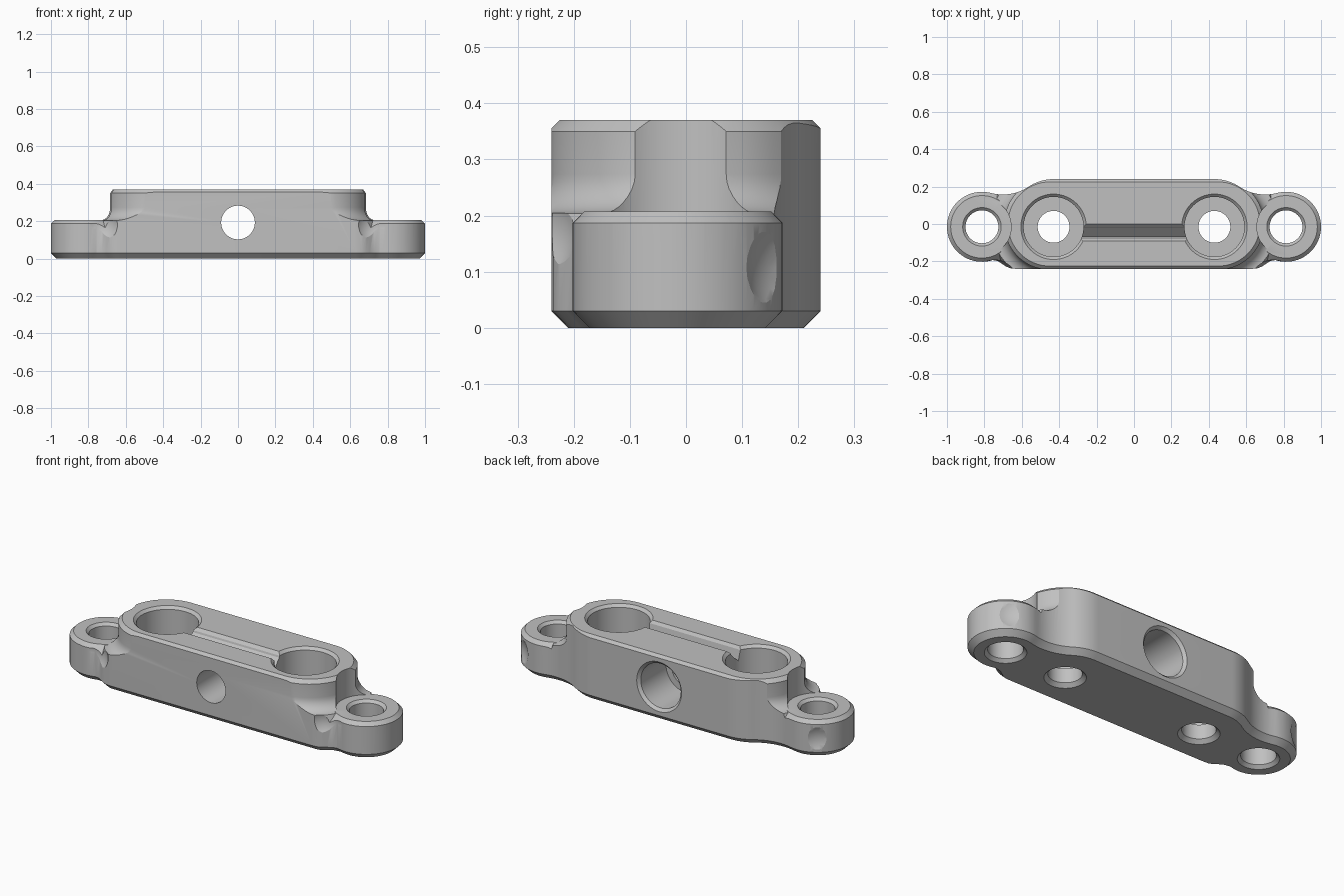
import bpy, bmesh
from math import sin, cos, pi, radians, atan2, hypot
from mathutils import Vector

cube = bpy.data.objects.get("Cube")
if cube:
    bpy.data.objects.remove(cube, do_unlink=True)

metal = bpy.data.materials.new("plain_gray")
metal.use_nodes = True
GRAY = (0.53, 0.53, 0.53, 1)
metal.diffuse_color = GRAY
metal.node_tree.nodes["Principled BSDF"].inputs["Base Color"].default_value = GRAY

EAR_X, BORE_X, HOLE_Y, EAR_R = 0.813, 0.43, -0.015, 0.187
HALF, TOP, EAR_TOP, CROSS_Z = 0.24, 0.37, 0.207, 0.193


def loft(name, rings):
    """Skin a closed solid through rings with equal point counts."""
    bm = bmesh.new()
    loops = [[bm.verts.new(p) for p in ring] for ring in rings]
    n = len(loops[0])
    for a, b in zip(loops, loops[1:]):
        for i in range(n):
            j = (i + 1) % n
            bm.faces.new((a[i], a[j], b[j], b[i]))
    bm.faces.new(loops[0][::-1])
    bm.faces.new(loops[-1])
    bmesh.ops.recalc_face_normals(bm, faces=bm.faces[:])
    mesh = bpy.data.meshes.new(name)
    bm.to_mesh(mesh)
    bm.free()
    ob = bpy.data.objects.new(name, mesh)
    bpy.context.collection.objects.link(ob)
    mesh.materials.append(metal)
    return ob


def turned(name, x, y, profile, n=64):
    """Vertical turned solid from (radius, z) pairs."""
    return loft(name, [[(x + r * cos(2 * pi * i / n), y + r * sin(2 * pi * i / n), z)
                        for i in range(n)] for r, z in profile])


def turned_y(name, profile, n=64):
    """Turned solid along y, from (radius, y) pairs, at the cross hole."""
    return loft(name, [[(r * cos(2 * pi * i / n), y, CROSS_Z + r * sin(2 * pi * i / n))
                        for i in range(n)] for r, y in profile])


def ball(name, x, y, z, r, n=24):
    angles = [pi * (i + 0.2) / (n + 0.4) for i in range(n + 1)]
    return turned(name, x, y, [(r * sin(t), z - r * cos(t)) for t in angles], 48)


def boolean(target, tool, operation):
    mod = target.modifiers.new(operation.lower(), 'BOOLEAN')
    mod.operation, mod.solver, mod.object = operation, 'EXACT', tool
    bpy.ops.object.select_all(action='DESELECT')
    bpy.context.view_layer.objects.active = target
    target.select_set(True)
    bpy.ops.object.modifier_apply(modifier=mod.name)
    bpy.data.objects.remove(tool, do_unlink=True)


def arc(cx, cy, r, a0, a1, n):
    return [Vector((cx + r * cos(a0 + (a1 - a0) * i / n),
                    cy + r * sin(a0 + (a1 - a0) * i / n))) for i in range(n + 1)]


# Half outline from back to front: corner, concave neck, ear, front shoulder
neck_r = 0.25
dx, dy = EAR_X - BORE_X, HOLE_Y
d = hypot(dx, dy)
a = ((HALF + neck_r) ** 2 - (EAR_R + neck_r) ** 2 + d * d) / (2 * d)
h = ((HALF + neck_r) ** 2 - a * a) ** 0.5
nx, ny = BORE_X + (a * dx - h * dy) / d, (a * dy + h * dx) / d
t1 = atan2(ny, nx - BORE_X)
t2 = atan2(ny - HOLE_Y, nx - EAR_X)
half = arc(BORE_X, 0, HALF, pi / 2, t1, 12)
half += arc(nx, ny, neck_r, t1 - pi, t2 - pi, 12)[1:]
half += arc(EAR_X, HOLE_Y, EAR_R, t2, radians(-108), 40)[1:]
half += [Vector(p) for p in ((0.728, -0.198), (0.705, -0.213), (0.685, -0.227),
                             (0.66, -0.237), (0.63, -HALF))]
outline = half + [Vector((-p.x, p.y)) for p in reversed(half)]


def inset(points, amount):
    out = []
    for i, p in enumerate(points):
        t = (points[(i + 1) % len(points)] - points[i - 1]).normalized()
        out.append(p + Vector((t.y, -t.x)) * amount)
    return out


body = loft("bracket_body", [[(p.x, p.y, z) for p in inset(outline, k)]
                             for k, z in ((0.03, 0), (0, 0.03), (0, 0.5))])


# Envelope: raised rounded block with a flared foot, plus sloping ear covers
def stadium(r, z):
    pts = arc(0.449, 0, r, -pi / 2, pi / 2, 32) + arc(-0.449, 0, r, pi / 2, 3 * pi / 2, 32)
    return [(p.x, p.y, z) for p in pts]


fillet = [(0.315 - 0.07 * sin(t * pi / 16), 0.274 - 0.07 * cos(t * pi / 16))
          for t in range(9)]
envelope = loft("envelope", [stadium(r, z) for r, z in
                             [(0.42, -0.02), (0.35, 0.1)] + fillet
                             + [(0.245, 0.35), (0.225, TOP)]])
for s in (1, -1):
    # Round clearance in the end of the block, then the ear top inside it
    boolean(envelope, turned("ear_clearance", s * EAR_X, HOLE_Y,
                             [(0.156, 0.15), (0.156, 0.45)], 96), 'DIFFERENCE')
    boolean(envelope, turned("ear_cover", s * EAR_X, HOLE_Y,
                             [(0.384, -0.01), (0.167, EAR_TOP)], 96), 'UNION')
boolean(body, envelope, 'INTERSECT')

for s in (1, -1):
    # Ear hole with chamfered rims
    boolean(body, turned("ear_hole", s * EAR_X, HOLE_Y,
                         [(0.115, -0.01), (0.088, 0.017), (0.088, 0.192),
                          (0.113, 0.217)]), 'DIFFERENCE')
    # Main bore: chamfered counterbore above a through hole
    boolean(body, turned("main_bore", s * BORE_X, HOLE_Y,
                         [(0.115, -0.01), (0.085, 0.02), (0.085, 0.1), (0.16, 0.1),
                          (0.16, 0.355), (0.185, 0.38)]), 'DIFFERENCE')
    # Shallow dimple on the outer back of the ear, and a scoop at the front neck
    boolean(body, ball("dimple", s * (EAR_X + 0.56 * 0.322), HOLE_Y + 0.83 * 0.322,
                       0.108, 0.15), 'DIFFERENCE')
    boolean(body, ball("neck_scoop", s * 0.745, -0.325, 0.18, 0.133), 'DIFFERENCE')

# Cross hole, wide at the back
boolean(body, turned_y("cross_hole", [(0.09, -0.3), (0.09, 0.0), (0.125, 0.0),
                                      (0.125, 0.225), (0.15, 0.25)]), 'DIFFERENCE')

# Shallow sloped slot joining the two main bores
slot = ((0.01, 0.38), (-0.015, 0.355), (-0.018, 0.345), (-0.068, 0.297),
        (-0.08, 0.355), (-0.1, 0.38))
boolean(body, loft("slot", [[(x, y, z) for y, z in slot] for x in (-0.33, 0.33)]),
        'DIFFERENCE')

bpy.ops.object.select_all(action='DESELECT')
body.select_set(True)
bpy.context.view_layer.objects.active = body
bpy.ops.object.shade_smooth_by_angle(angle=radians(25))
